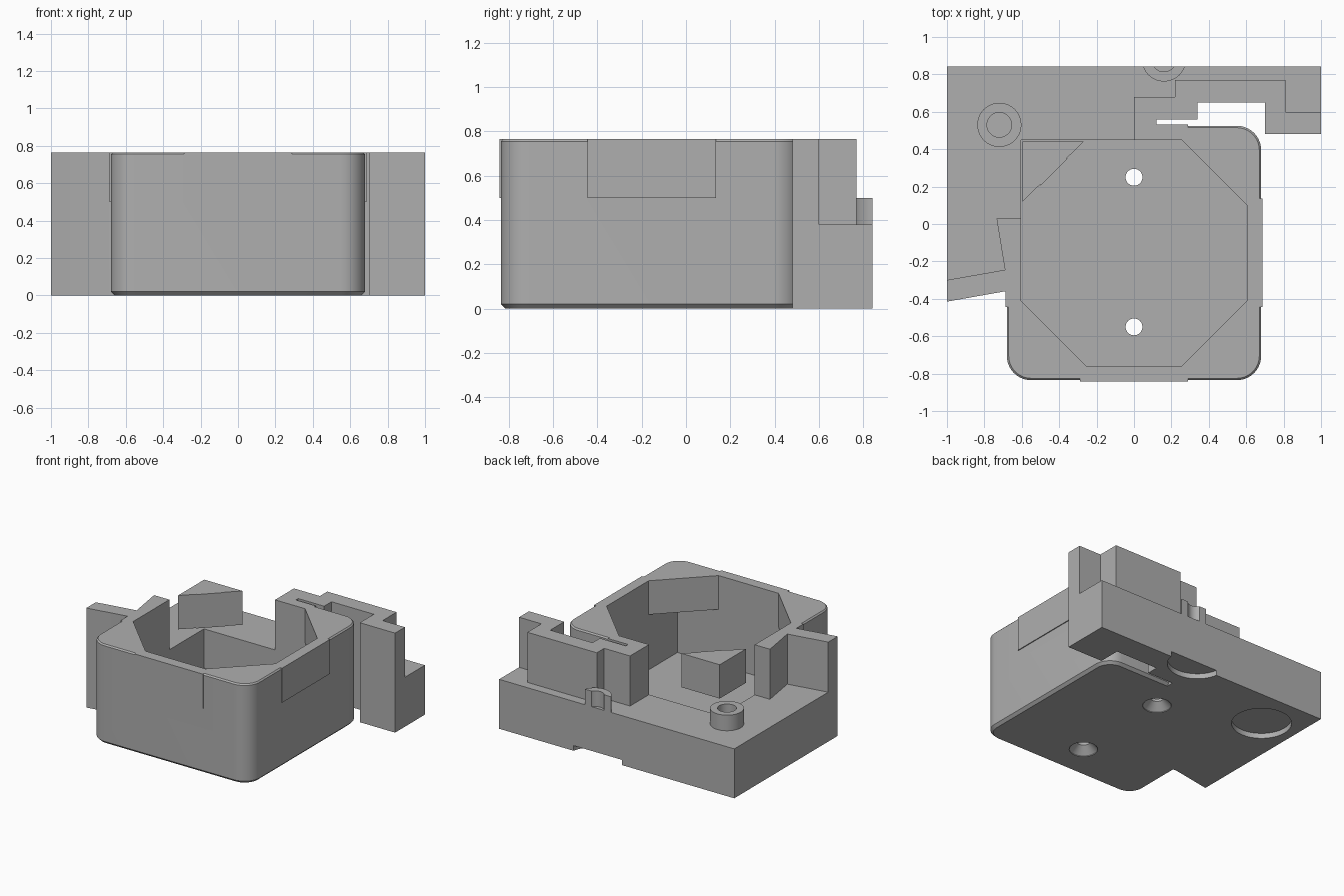
import bpy, bmesh
from math import cos, sin, pi

cube = bpy.data.objects.get("Cube")
if cube:
    bpy.data.objects.remove(cube, do_unlink=True)

TOP, DECK, GUSSET, FLOOR = 0.765, 0.38, 0.505, 0.08

grey = bpy.data.materials.new("light_grey_plastic")
grey.use_nodes = True
grey.diffuse_color = (0.43, 0.43, 0.43, 1)
grey.node_tree.nodes["Principled BSDF"].inputs["Base Color"].default_value = (0.43, 0.43, 0.43, 1)


def loft(name, layers):
    """Closed solid through a stack of (outline, z) layers."""
    bm = bmesh.new()
    rings = [[bm.verts.new((x, y, z)) for x, y in pts] for pts, z in layers]
    for a, b in zip(rings, rings[1:]):
        for i in range(len(a)):
            j = (i + 1) % len(a)
            bm.faces.new((a[i], a[j], b[j], b[i]))
    bm.faces.new(rings[0])
    bm.faces.new(rings[-1])
    bmesh.ops.recalc_face_normals(bm, faces=bm.faces)
    mesh = bpy.data.meshes.new(name)
    bm.to_mesh(mesh)
    bm.free()
    mesh.materials.append(grey)
    obj = bpy.data.objects.new(name, mesh)
    bpy.context.collection.objects.link(obj)
    return obj


def prism(name, pts, low, high):
    return loft(name, [(pts, low), (pts, high)])


def rect(x0, y0, x1, y1):
    return [(x0, y0), (x1, y0), (x1, y1), (x0, y1)]


def circle(x, y, r, n=40):
    return [(x + r * cos(2 * pi * i / n), y + r * sin(2 * pi * i / n)) for i in range(n)]


def rounded_square(cy, half, r, n=10):
    pts = []
    for k, (sx, sy) in enumerate([(1, 1), (-1, 1), (-1, -1), (1, -1)]):
        for i in range(n + 1):
            a = (k + i / n) * pi / 2
            pts.append((sx * (half - r) + r * cos(a), cy + sy * (half - r) + r * sin(a)))
    return pts


def combine(target, part, operation):
    """Merge or cut a part, then drop it."""
    mod = target.modifiers.new(operation, "BOOLEAN")
    mod.operation, mod.object, mod.solver = operation, part, "EXACT"
    bpy.context.view_layer.objects.active = target
    bpy.ops.object.modifier_apply(modifier=mod.name)
    bpy.data.objects.remove(part, do_unlink=True)


def add(part):
    combine(housing, part, "UNION")


def cut(part):
    combine(housing, part, "DIFFERENCE")


# Rounded motor housing with chamfered rims
CY = -0.155
outer = rounded_square(CY, 0.68, 0.13)
housing = loft("housing", [(rounded_square(CY, 0.66, 0.11), 0), (outer, 0.02),
                           (outer, TOP - 0.01), (rounded_square(CY, 0.67, 0.12), TOP)])

# Side bracket around the housing, with the slot left open
add(prism("bracket", [(-1, 0.842), (1, 0.842), (1, 0.48), (0.7, 0.48), (0.7, 0.65),
                      (0.34, 0.65), (0.34, 0.56), (0.12, 0.56), (0.12, 0.4), (-0.5, 0.4),
                      (-0.5, -0.36), (-0.69, -0.36), (-1, -0.415)], 0, TOP))

# Slightly proud panels on the four sides
add(prism("side_panels", rect(-0.687, CY - 0.29, 0.687, CY + 0.29), GUSSET - 0.005, TOP))
add(prism("end_panels", rect(-0.29, CY - 0.687, 0.29, CY + 0.687), GUSSET - 0.005, TOP))

# Lowered deck, leaving the tall walls
cut(prism("deck_cut", [(-1.1, 1), (-1.1, -0.317), (-0.69, -0.245), (-0.735, 0.03),
                       (-0.5, 0.03), (-0.5, 0.35), (0, 0.35), (0, 0.68), (0.22, 0.68),
                       (0.22, 0.77), (0.81, 0.77), (0.81, 0.6), (1.1, 0.6), (1.1, 1)],
          DECK, 1))

# Square pocket below, octagonal opening above
cut(prism("pocket", rect(-0.605, -0.76, 0.605, 0.45), FLOOR, GUSSET))
octagon = []
for sx, sy in [(1, 1), (-1, 1), (-1, -1), (1, -1)]:
    corner = [(sx * 0.605, CY + sy * 0.255), (sx * 0.255, CY + sy * 0.605)]
    octagon += corner if sx * sy > 0 else corner[::-1]
cut(prism("opening", octagon, GUSSET - 0.01, 1))

# Bosses with blind holes, and round recesses underneath
for x, y in [(-0.72, 0.53), (0.16, 0.88)]:
    add(prism("boss", circle(x, y, 0.118), DECK - 0.05, 0.5))
    cut(prism("boss_hole", circle(x, y, 0.066), DECK, 1))
    cut(prism("foot_recess", circle(x, y, 0.21), -0.1, 0.04))
cut(prism("back_trim", rect(-2, 0.842, 2, 2), -1, 2))

# Countersunk screw holes in the floor
for y in (0.25, -0.55):
    cut(loft("screw_hole", [(circle(0, y, 0.1), -0.01), (circle(0, y, 0.1), 0.005),
                            (circle(0, y, 0.045), 0.06), (circle(0, y, 0.045), 0.2)]))

# Separate corner gusset over the open deck
gusset = prism("corner_gusset", [(-0.595, 0.44), (-0.595, 0.12), (-0.27, 0.44)], GUSSET, TOP)

# Smooth the round corners, keep the edges crisp
bpy.ops.object.select_all(action="DESELECT")
housing.select_set(True)
bpy.context.view_layer.objects.active = housing
bpy.ops.object.shade_smooth_by_angle(angle=pi / 7)
